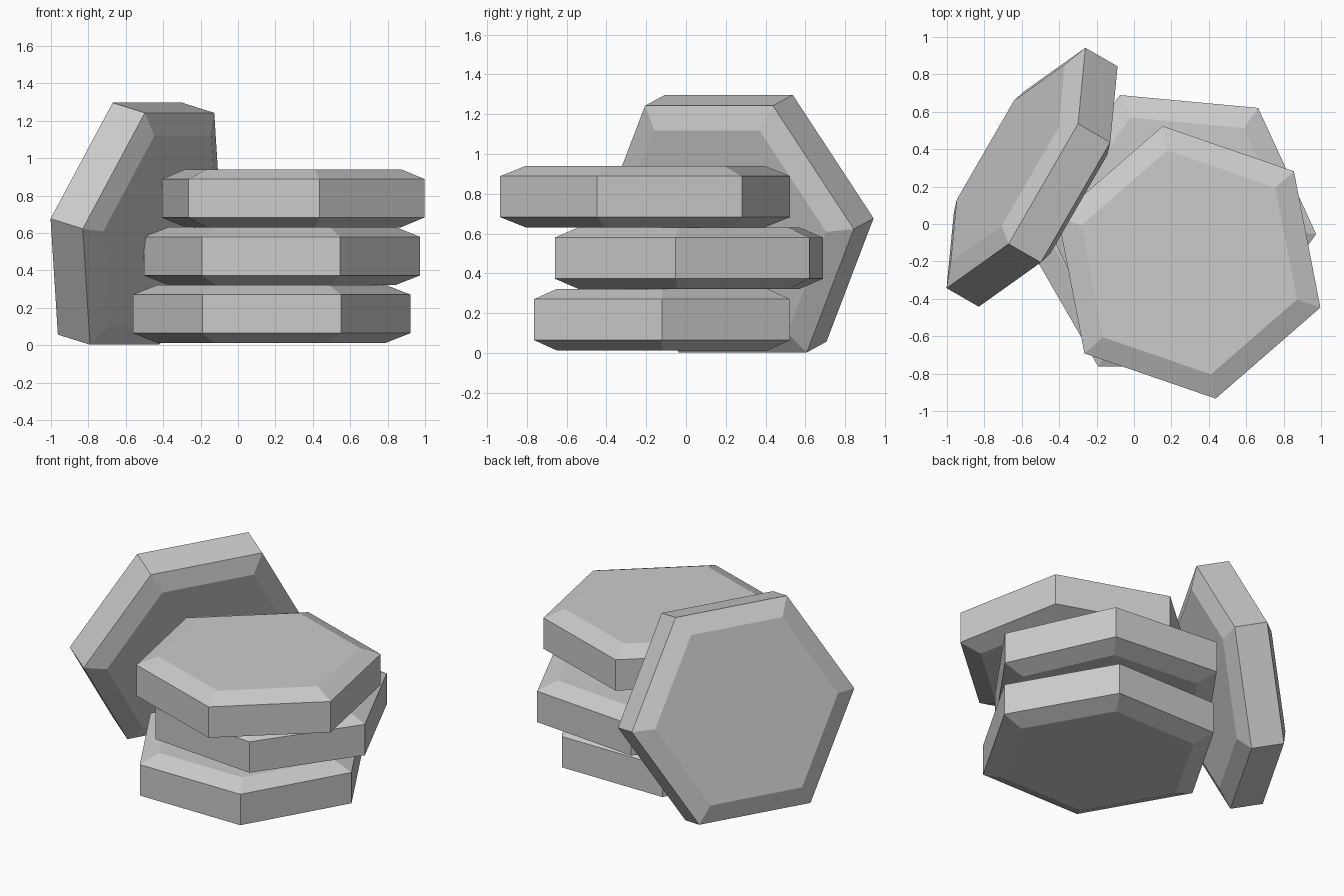
import bpy, bmesh
from math import cos, sin, pi, radians
from mathutils import Matrix, Vector

cube = bpy.data.objects.get("Cube")
if cube:
    bpy.data.objects.remove(cube, do_unlink=True)

# One plain grey for every piece
grey = bpy.data.materials.new("stone_grey")
grey.use_nodes = True
colour = (0.6, 0.6, 0.6, 1)
grey.diffuse_color = colour
bsdf = grey.node_tree.nodes["Principled BSDF"]
bsdf.inputs["Base Color"].default_value = colour
bsdf.inputs["Roughness"].default_value = 0.8

SIDES = 6
# Chamfered edge: (radius, height) from bottom face to top face
PROFILE = [(0.61, -0.155), (0.742, -0.103), (0.742, 0.103), (0.61, 0.155)]


def hex_piece(name, matrix):
    bm = bmesh.new()
    rings = []
    for r, z in PROFILE:
        rings.append([bm.verts.new((r * cos(2 * pi * i / SIDES),
                                    r * sin(2 * pi * i / SIDES), z))
                      for i in range(SIDES)])
    for low, high in zip(rings, rings[1:]):
        for i in range(SIDES):
            j = (i + 1) % SIDES
            bm.faces.new((low[i], low[j], high[j], high[i]))
    bm.faces.new(rings[0][::-1])
    bm.faces.new(rings[-1])
    mesh = bpy.data.meshes.new(name)
    bm.to_mesh(mesh)
    bm.free()
    mesh.materials.append(grey)
    obj = bpy.data.objects.new(name, mesh)
    obj.matrix_world = matrix
    bpy.context.collection.objects.link(obj)


# Stack of three flat pieces, each turned a little
for name, centre, turn in [
    ("bottom_piece", (0.18, -0.12, 0.168), 0),
    ("middle_piece", (0.235, 0.015, 0.477), -5.3),
    ("top_piece", (0.295, -0.205, 0.786), -19),
]:
    hex_piece(name, Matrix.Translation(centre) @ Matrix.Rotation(radians(turn), 4, "Z"))

# Fourth piece on edge, leaning against the stack
along = Vector((0.5, 0.866, 0)).normalized()
up = Vector((0.228, -0.132, 0.965)).normalized()
axes = Matrix((along, up, along.cross(up))).transposed().to_4x4()
hex_piece("leaning_piece", Matrix.Translation((-0.545, 0.25, 0.65)) @ axes)
